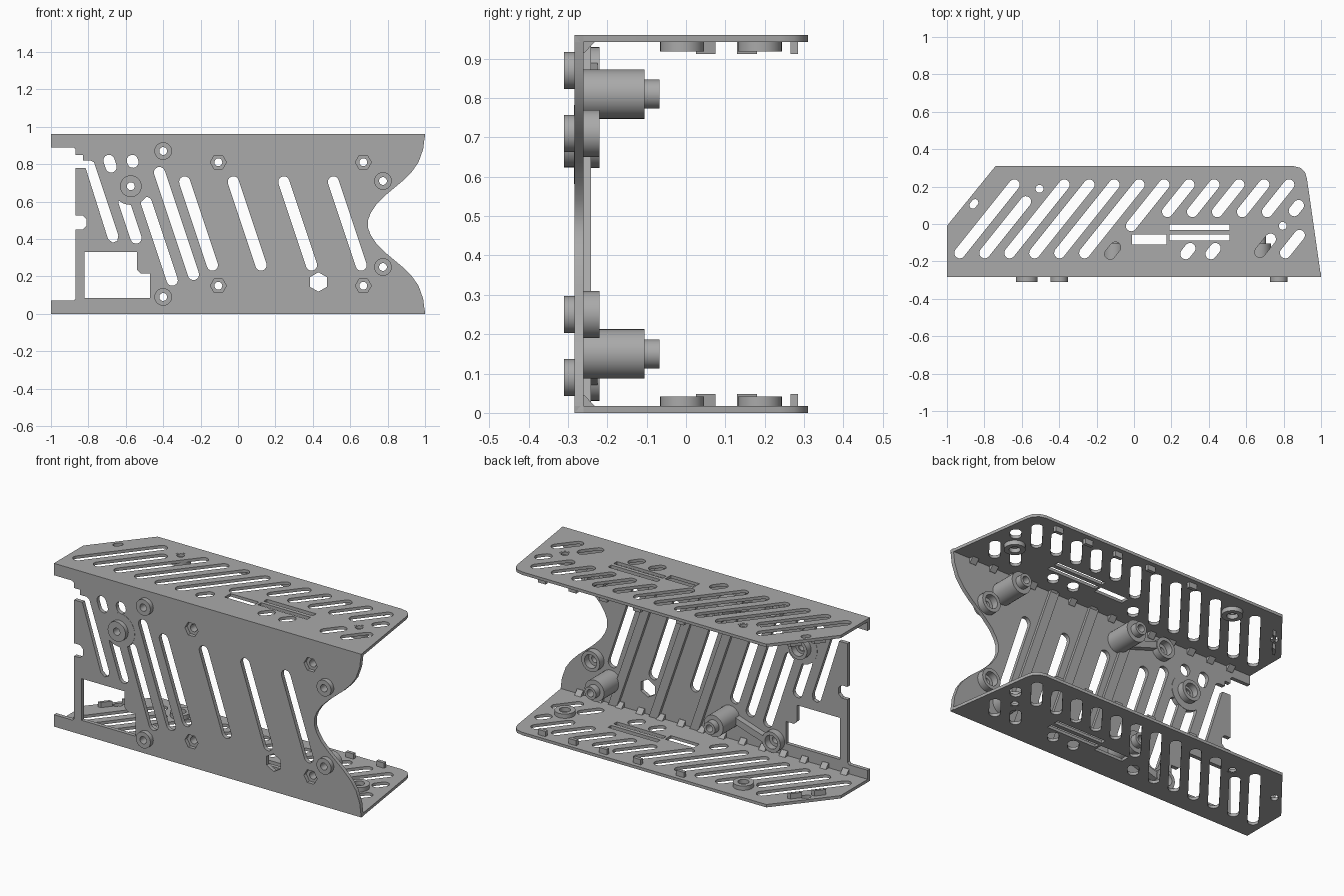
import bpy, bmesh
from math import sin, cos, pi, atan2
from mathutils import Vector

cube = bpy.data.objects.get("Cube")
if cube:
    bpy.data.objects.remove(cube)

grey = bpy.data.materials.new("plain grey")
grey.use_nodes = True
grey.diffuse_color = (0.4, 0.4, 0.4, 1)
grey.node_tree.nodes["Principled BSDF"].inputs["Base Color"].default_value = (0.4, 0.4, 0.4, 1)

H = 0.96          # overall height
FRONT, WALL = -0.283, -0.26   # front and rear face of the main panel
T = 0.017         # flange thickness


def circle(x, y, r, n=28, turn=0.0):
    return [(x + r * cos(turn + 2 * pi * i / n), y + r * sin(turn + 2 * pi * i / n)) for i in range(n)]


def rect(x0, y0, x1, y1):
    return [(x0, y0), (x1, y0), (x1, y1), (x0, y1)]


def capsule(a, b, r, n=8):
    """Round-ended slot from a to b."""
    ang = atan2(b[1] - a[1], b[0] - a[0])
    pts = []
    for c, start in ((b, ang - pi / 2), (a, ang + pi / 2)):
        pts += [(c[0] + r * cos(start + pi * i / n), c[1] + r * sin(start + pi * i / n)) for i in range(n + 1)]
    return pts


def slanted(x, top, bottom, lean, r):
    """Slot given by its top point; lean is the sideways run per unit of drop."""
    return capsule((x, top), (x + lean * (top - bottom), bottom), r)


def shape(name, loops, lo, hi, upright=False):
    """Filled outline with holes, extruded from lo to hi along z (or y if upright)."""
    curve = bpy.data.curves.new(name, 'CURVE')
    curve.dimensions, curve.fill_mode = '2D', 'BOTH'
    curve.extrude = (hi - lo) / 2
    for loop in loops:
        s = curve.splines.new('POLY')
        s.points.add(len(loop) - 1)
        for p, (x, y) in zip(s.points, loop):
            p.co = (x, y, 0, 1)
        s.use_cyclic_u = True
    temp = bpy.data.objects.new(name + " outline", curve)
    bpy.context.collection.objects.link(temp)
    graph = bpy.context.evaluated_depsgraph_get()
    mesh = bpy.data.meshes.new_from_object(temp.evaluated_get(graph))
    bpy.data.objects.remove(temp)
    bm = bmesh.new()
    bm.from_mesh(mesh)
    bmesh.ops.remove_doubles(bm, verts=bm.verts, dist=1e-5)
    mid = (lo + hi) / 2
    for v in bm.verts:
        x, y, d = v.co
        v.co = Vector((x, d + mid, y)) if upright else Vector((x, y, d + mid))
    bmesh.ops.recalc_face_normals(bm, faces=bm.faces)
    bm.to_mesh(mesh)
    bm.free()
    mesh.name = name
    mesh.materials.clear()
    mesh.materials.append(grey)
    mesh.shade_smooth()
    mesh.set_sharp_from_angle(angle=0.6)
    ob = bpy.data.objects.new(name, mesh)
    bpy.context.collection.objects.link(ob)
    return ob


def ring(name, c, r, hole, lo, hi, upright=False):
    return shape(name, [circle(*c, r), circle(*c, hole)], lo, hi, upright)


# Main panel outline: curved right end, notched left end
half = [(1, 0), (0.99, 0.08), (0.965, 0.15), (0.93, 0.2), (0.88, 0.25), (0.79, 0.325),
        (0.74, 0.375), (0.71, 0.42), (0.695, 0.46)]
outline = [(-1, 0)] + half + [(x, H - z) for x, z in reversed(half)]
outline += [(-1, H), (-1, 0.89), (-0.88, 0.89), (-0.868, 0.878), (-0.868, 0.85), (-0.83, 0.85), (-0.83, 0.82),
            (-0.79, 0.82), (-0.77, 0.81), (-0.64, 0.42), (-0.645, 0.39), (-0.67, 0.38), (-0.695, 0.4),
            (-0.815, 0.78), (-0.868, 0.78), (-0.868, 0.525), (-0.83, 0.525), (-0.81, 0.505), (-0.81, 0.47),
            (-0.83, 0.45), (-0.868, 0.45), (-0.868, 0.08), (-0.88, 0.07), (-1, 0.07)]
window = [(-0.82, 0.085), (-0.47, 0.085), (-0.47, 0.215), (-0.52, 0.215), (-0.54, 0.235), (-0.54, 0.33), (-0.82, 0.33)]
slots = [(-0.69, 0.82, 0.785), (-0.565, 0.82, 0.81), (-0.61, 0.6, 0.405), (-0.49, 0.595, 0.18),
         (-0.42, 0.755, 0.21)] + [(x, 0.705, 0.26) for x in (-0.285, -0.025, 0.245, 0.51)]
posts = [(x, z) for x in (-0.105, 0.67) for z in (0.15, H - 0.15)]
bosses = [(x, z) for x, d in ((-0.4, 0.09), (0.775, 0.25)) for z in (d, H - d)]
hub = (-0.573, 0.682)

holes = [window, circle(0.43, 0.17, 0.052, 6, pi / 2)]
holes += [slanted(*s, 1 / 3, 0.03) for s in slots]
holes += [circle(*p, 0.043, 6) for p in posts]
holes += [circle(*b, 0.03) for b in bosses + [hub]]
shape("main_panel", [outline] + holes, FRONT, WALL, True)

# Screw bosses through the panel
for c in bosses:
    ring("boss_front", c, 0.047, 0.021, -0.31, WALL, True)
    ring("boss_rear", c, 0.06, 0.04, WALL, -0.22, True)
ring("hub_disc", hub, 0.1, 0.025, FRONT - 0.001, WALL + 0.002, True)
ring("hub_front", hub, 0.058, 0.021, -0.31, WALL, True)
ring("hub_rear", hub, 0.06, 0.04, WALL, -0.22, True)

# Stepped standoffs behind the hexagonal nut pockets
for c in posts:
    ring("standoff", c, 0.063, 0.021, WALL - 0.002, -0.105, True)
    ring("standoff_tip", c, 0.037, 0.021, -0.105, -0.067, True)

# Rear stiffening: slanted ribs and links from standoffs to bosses
for x in (-0.23, 0.035, 0.3):
    rib = [(x, H - T), (x + 0.055, H - T), (x + 0.055 + H / 3, T), (x + H / 3, T)]
    shape("slanted_rib", [rib], WALL, -0.241, True)
for d, e in ((0.09, 0.15), (H - 0.09, H - 0.15)):
    link = [(-0.345, d - 0.02), (-0.16, e - 0.02), (-0.16, e + 0.02), (-0.345, d + 0.02)]
    shape("link_rib", [link], WALL, -0.225, True)

# Flange outline with slots, used for the top and the bottom
flange = [(-1, FRONT), (1, FRONT), (0.925, 0.24), (0.915, 0.275), (0.89, 0.3), (0.85, 0.31), (-0.74, 0.31), (-1, -0.01)]
cuts = []
for i in range(12):
    top = 0.12 if i == 1 else 0.21
    bottom = -0.155 if i < 6 else -0.01 if i == 6 else 0.065
    x = -0.64 + 0.1335 * i - 0.8 * (0.21 - top)
    cuts.append(slanted(x, top, bottom, -0.8, 0.029))
for x, top, bottom in ((-0.1, -0.125, -0.16), (0.3, -0.13, -0.16), (0.435, -0.13, -0.16),
                       (0.88, 0.1, 0.07), (0.73, -0.08, -0.15), (0.885, -0.06, -0.155)):
    cuts.append(slanted(x, top, bottom, -0.8, 0.029))
cuts.append(slanted(-0.85, 0.115, 0.1, -0.8, 0.018))
cuts += [rect(-0.01, -0.11, 0.175, -0.056), rect(0.19, -0.033, 0.51, -0.003), rect(0.19, -0.087, 0.51, -0.056)]
eyelets = [(-0.505, 0.188), (0.795, -0.01)]
cuts += [circle(*c, 0.03) for c in eyelets]
edge_tabs = [(x, 0.275) for x in (0.74, 0.54, 0.34, 0.12, -0.16)]


def span(side, lo, hi):
    """Height range measured inward from the bottom or the top."""
    return (lo, hi) if side == "bottom" else (H - hi, H - lo)


for side in ("bottom", "top"):
    shape(side + "_flange", [flange] + cuts, *span(side, 0, T))
    for c in eyelets:
        ring(side + "_eyelet", c, 0.048, 0.021, *span(side, 0.001, T))
        ring(side + "_eyelet_inner", c, 0.056, 0.03, *span(side, T, 0.042))
    # Small locating tabs along the rear and slanted edges
    for x, y in edge_tabs:
        shape(side + "_edge_tab", [rect(x - 0.025, y - 0.01, x + 0.025, y + 0.01)], *span(side, T, 0.048))
    for x, y in ((-0.9, 0.05), (-0.815, 0.155)):
        tab = [(x - 0.03, y - 0.025), (x - 0.01, y - 0.025), (x + 0.03, y + 0.025), (x + 0.01, y + 0.025)]
        shape(side + "_end_tab", [tab], *span(side, T, 0.048))
    # Triangular gussets along the inner corner
    for i in range(14):
        x = -0.86 + 0.133 * i
        ob = shape(side + "_gusset", [rect(x - 0.02, WALL, x + 0.02, WALL + 0.028)], *span(side, T, T + 0.028))
        for v in ob.data.vertices:
            if v.co.y > WALL + 0.01 and T + 0.01 < v.co.z < H - T - 0.01:
                v.co.y = WALL + 0.002
